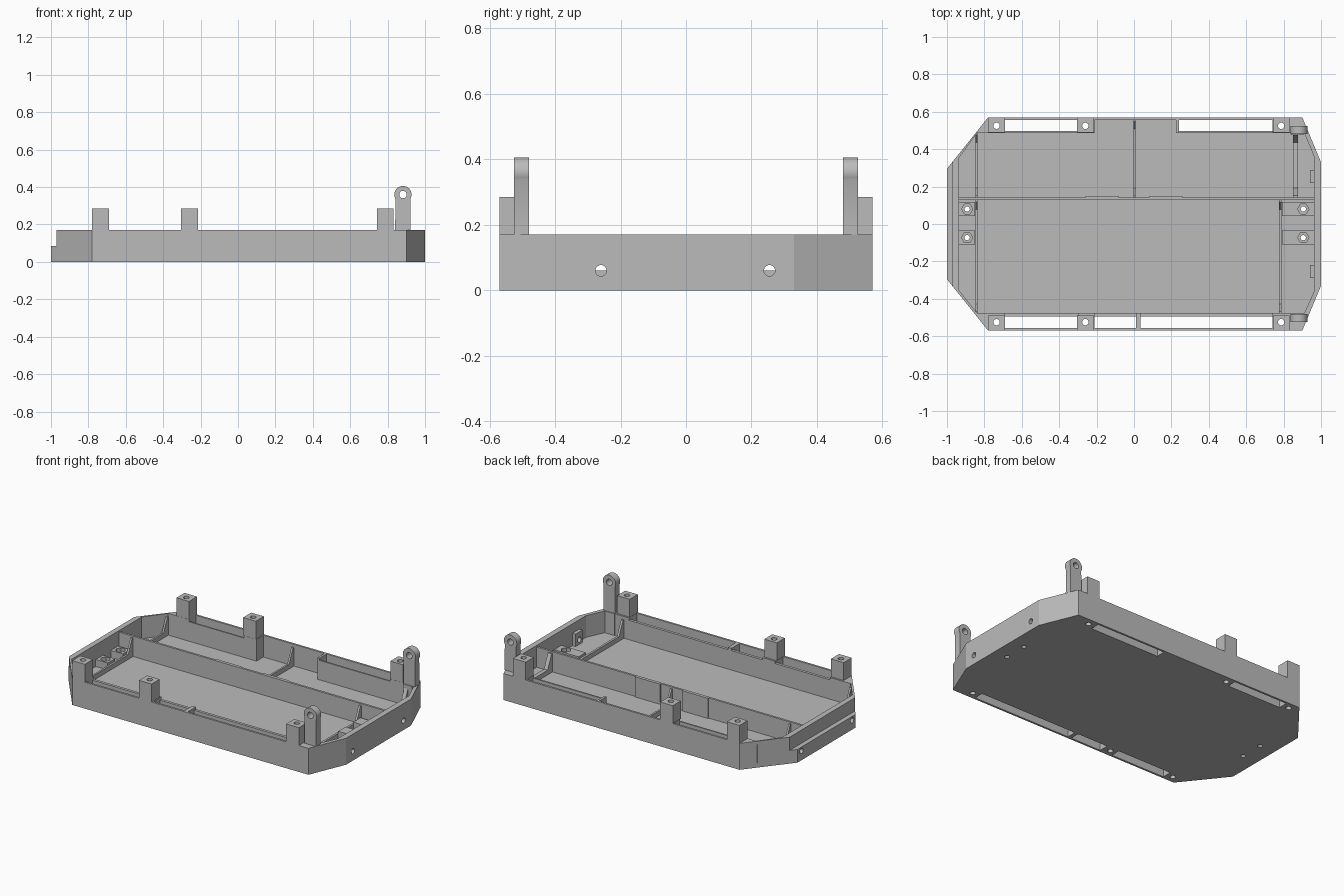
import bpy, bmesh, math
from mathutils import Matrix, Vector

cube = bpy.data.objects.get("Cube")
if cube:
    bpy.data.objects.remove(cube, do_unlink=True)

grey = bpy.data.materials.new("plain grey")
grey.use_nodes = True
COLOUR = (0.5, 0.5, 0.5, 1)
grey.diffuse_color = COLOUR
grey.node_tree.nodes["Principled BSDF"].inputs["Base Color"].default_value = COLOUR

WALL, FLOOR = 0.17, 0.03
IN_F, IN_B = -0.477, 0.487      # inner faces of the long walls
END_L, END_R = -0.935, 0.963    # inner faces of the end walls


def prism(name, pts, vec):
    """Extrude a flat polygon along a vector."""
    bm = bmesh.new()
    face = bm.faces.new([bm.verts.new(p) for p in pts])
    ext = bmesh.ops.extrude_face_region(bm, geom=[face])
    moved = [g for g in ext["geom"] if isinstance(g, bmesh.types.BMVert)]
    bmesh.ops.translate(bm, verts=moved, vec=vec)
    bmesh.ops.recalc_face_normals(bm, faces=bm.faces)
    mesh = bpy.data.meshes.new(name)
    bm.to_mesh(mesh)
    bm.free()
    mesh.materials.append(grey)
    ob = bpy.data.objects.new(name, mesh)
    bpy.context.collection.objects.link(ob)
    return ob


def plan(name, pts, z0, z1):
    return prism(name, [(x, y, z0) for x, y in pts], (0, 0, z1 - z0))


def box(name, x0, x1, y0, y1, z0, z1):
    return plan(name, [(x0, y0), (x1, y0), (x1, y1), (x0, y1)], z0, z1)


def rod(name, centre, r, length, axis, sides=24):
    """Cylinder starting at centre and running along an axis."""
    d = Vector(axis)
    turn = d.to_track_quat("Z", "Y").to_matrix()
    ring = [Vector(centre) + turn @ Vector((r * math.cos(a), r * math.sin(a), 0))
            for a in (2 * math.pi * i / sides for i in range(sides))]
    return prism(name, ring, d * length)


def cut(target, cutter, keep=False):
    cutter.hide_render = True
    mod = target.modifiers.new("cut", "BOOLEAN")
    mod.operation, mod.solver, mod.object = "DIFFERENCE", "EXACT", cutter
    bpy.context.view_layer.objects.active = target
    bpy.ops.object.modifier_apply(modifier=mod.name)
    if not keep:
        bpy.data.objects.remove(cutter, do_unlink=True)


# tray shell with its cavity
tray = plan("tray_shell", [(-1, -0.295), (-0.78, -0.57), (0.90, -0.57), (1, -0.33),
                           (1, 0.33), (0.90, 0.57), (-0.78, 0.57), (-1, 0.295)], 0, WALL)
cut(tray, plan("cavity", [(END_L, -0.355), (-0.838, IN_F), (0.91, IN_F), (END_R, -0.36),
                          (END_R, 0.36), (0.91, IN_B), (-0.838, IN_B), (END_L, 0.355)],
               FLOOR, 1))

# open bay in the back wall, then slots with slightly lower inner walls
cut(tray, box("bay", -0.21, 0.225, 0.45, 0.557, FLOOR, 1))
for x0, x1 in [(-0.69, -0.30), (0.24, 0.74)]:
    cut(tray, box("slot", x0, x1, 0.497, 0.557, -1, 1))
    cut(tray, box("lowered", x0, x1, 0.45, 0.53, 0.155, 1))
for x0, x1 in [(-0.69, -0.30), (-0.21, 0.01), (0.035, 0.74)]:
    cut(tray, box("slot", x0, x1, -0.557, -0.495, -1, 1))
    cut(tray, box("lowered", x0, x1, -0.53, -0.45, 0.155, 1))

# step in the narrow end
cut(tray, box("step", -1.1, -0.97, -1, 1, 0.085, 1))

# bosses behind the end holes
bosses = [box("end_boss", 0.94, END_R, y - 0.035, y + 0.035, FLOOR, 0.11)
          for y in (-0.255, 0.255)]
for y in (-0.26, 0.255):
    for x in (-1.1, 0.9):
        hole = rod("end_hole", (x, y, 0.06), 0.017, 0.2, (1, 0, 0))
        for boss in bosses:
            cut(boss, hole, keep=True)
        cut(tray, hole)

# corner posts and middle posts with vertical screw holes
for side, name in ((-1, "front"), (1, "back")):
    for x0 in (-0.78, -0.305, 0.742):
        y0, y1 = sorted((side * 0.488, side * 0.57))
        post = box(name + "_post", x0, x0 + 0.09, y0, y1, WALL, 0.285)
        hole = rod("post_hole", (x0 + 0.045, side * 0.525, -0.1), 0.017, 1, (0, 0, 1))
        cut(post, hole, keep=True)
        cut(tray, hole)

# hinge lugs: straight leg with a round eye
for side, name in ((-1, "front"), (1, "back")):
    y = 0.48 if side > 0 else -0.525
    cx, cz, r = 0.882, 0.36, 0.046
    arc = [math.radians(a) for a in range(-30, 211, 10)]
    outline = [(0.84, y, WALL), (0.922, y, WALL)]
    outline += [(cx + r * math.cos(a), y, cz + r * math.sin(a)) for a in arc]
    lug = prism(name + "_hinge_lug", outline, (0, 0.045, 0))
    cut(lug, rod("eye", (cx, y - 0.1, cz), 0.02, 0.3, (0, 1, 0)))
    bpy.ops.object.select_all(action="DESELECT")
    lug.select_set(True)
    bpy.context.view_layer.objects.active = lug
    bpy.ops.object.shade_smooth_by_angle()
    ya, yb = sorted((side * 0.475, side * 0.51))
    box(name + "_lug_foot", 0.84, 0.905, ya, yb, FLOOR, WALL)

# standoffs with hexagonal nut pockets
for x0, x1, hx in [(END_L, -0.85, -0.892), (0.79, END_R, 0.905)]:
    for y in (-0.073, 0.08):
        block = box("standoff", x0, x1, y - 0.037, y + 0.037, FLOOR, 0.075)
        cut(block, rod("nut", (hx, y, 0.05), 0.03, 0.1, (0, 0, 1), 6))
        hole = rod("screw", (hx, y, -0.1), 0.014, 0.5, (0, 0, 1))
        cut(block, hole, keep=True)
        cut(tray, hole)

# long partition with thicker panels beside its middle
box("partition", END_L, END_R, 0.128, 0.142, FLOOR, 0.16)
for x0 in (-0.26, 0.08):
    box("partition_panel", x0, x0 + 0.18, 0.136, 0.149, FLOOR, 0.16)

# low cross ribs rising to a gusset at each end
for x, w, y0, y1 in [(-0.848, 0.012, IN_F, 0.128), (-0.848, 0.012, 0.142, IN_B),
                     (0.775, 0.014, IN_F, 0.128), (0.85, 0.026, 0.142, IN_B),
                     (-0.004, 0.012, 0.142, 0.557)]:
    low, high = 0.06, 0.15
    prism("cross_rib", [(x, y0, FLOOR), (x, y1, FLOOR), (x, y1, high),
                        (x, y1 - 0.01, high), (x, y1 - 0.05, low),
                        (x, y0 + 0.05, low), (x, y0 + 0.01, high), (x, y0, high)],
          (w, 0, 0))
